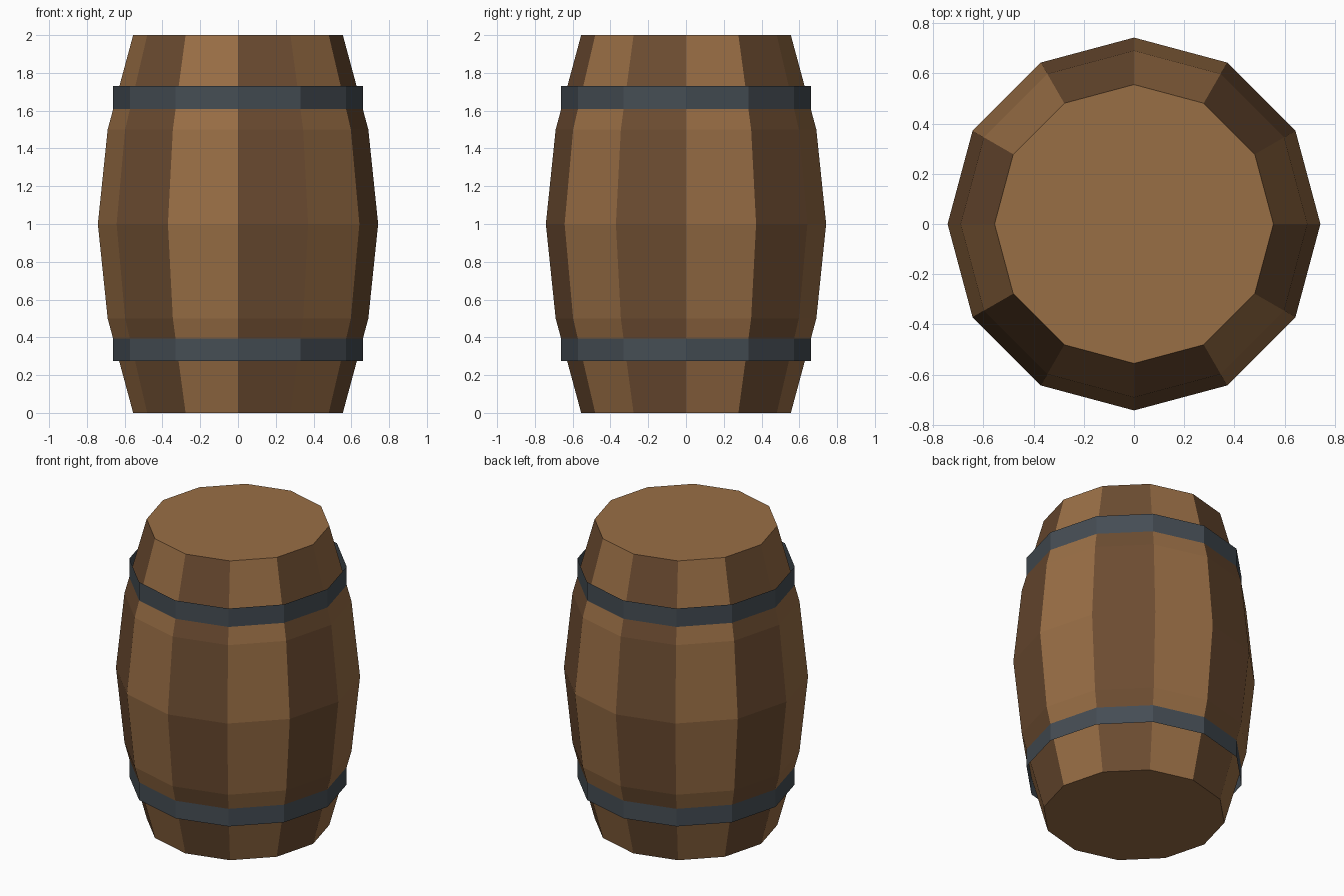
import bpy, math

if "Cube" in bpy.data.objects:
    bpy.data.objects.remove(bpy.data.objects["Cube"])

SIDES = 12


def material(name, hex_colour):
    # sRGB hex to linear diffuse colour
    rgb = [int(hex_colour[i:i + 2], 16) / 255 for i in (0, 2, 4)]
    lin = [c / 12.92 if c <= 0.04045 else ((c + 0.055) / 1.055) ** 2.4 for c in rgb]
    m = bpy.data.materials.new(name)
    m.diffuse_color = (*lin, 1)
    m.use_nodes = True
    m.node_tree.nodes["Principled BSDF"].inputs["Base Color"].default_value = m.diffuse_color
    return m


light_wood = material("light_wood", "996E45")
dark_wood = material("dark_wood", "6C4C31")
iron = material("dark_iron", "454D54")


def lathe(name, profile, mats, capped=False):
    """Spin a (radius, z) profile round z; colours alternate stave by stave."""
    verts = [(r * math.cos(math.tau * i / SIDES), r * math.sin(math.tau * i / SIDES), z)
             for r, z in profile for i in range(SIDES)]
    faces, slots = [], []
    for k in range(len(profile) - 1):
        for i in range(SIDES):
            a, b = k * SIDES + i, k * SIDES + (i + 1) % SIDES
            faces.append((a, b, b + SIDES, a + SIDES))
            slots.append(i % len(mats))
    if capped:
        top = (len(profile) - 1) * SIDES
        faces += [tuple(reversed(range(SIDES))), tuple(range(top, top + SIDES))]
        slots += [0, 0]
    mesh = bpy.data.meshes.new(name)
    mesh.from_pydata(verts, [], faces)
    for m in mats:
        mesh.materials.append(m)
    for poly, s in zip(mesh.polygons, slots):
        poly.material_index = s
    obj = bpy.data.objects.new(name, mesh)
    bpy.context.collection.objects.link(obj)
    return obj


# Bulging body with alternating staves and flat lids
lathe("barrel_body", [(0.555, 0), (0.69, 0.5), (0.742, 1), (0.69, 1.5), (0.555, 2)],
      [light_wood, dark_wood], capped=True)

# Straight open iron bands
for name, z0, z1 in (("lower_hoop", 0.275, 0.398), ("upper_hoop", 1.608, 1.731)):
    lathe(name, [(0.661, z0), (0.661, z1)], [iron])
